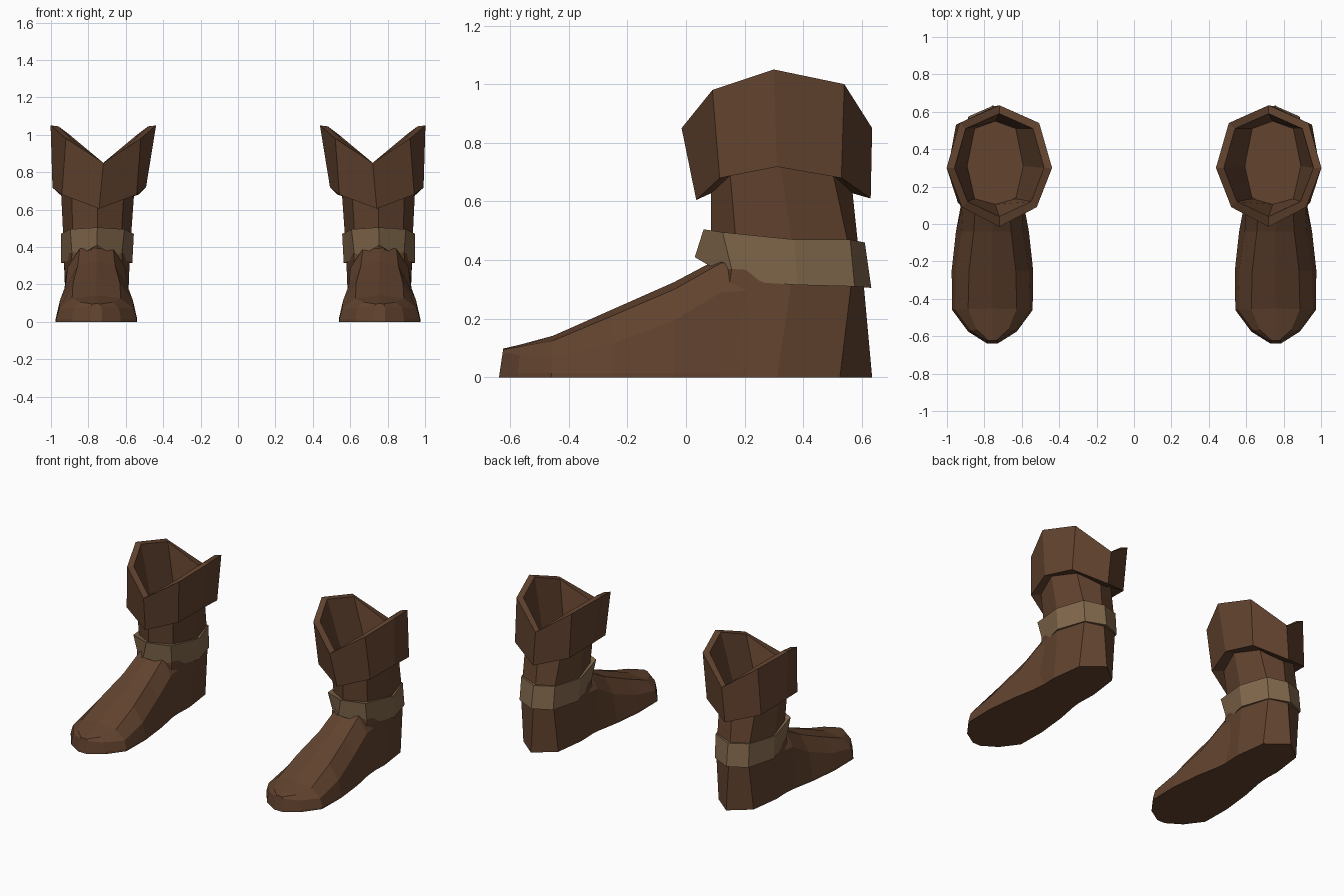
import bpy, bmesh


def material(name, rgb):
    m = bpy.data.materials.new(name)
    m.diffuse_color = (*rgb, 1)
    return m


LEATHER = material("brown leather", (0.122, 0.056, 0.028))
STRAP = material("tan strap", (0.223, 0.138, 0.072))


def octagon(cx, front, fs, side, bs, back):
    """Ring from five (half width, y, z) stations, front to back."""
    half = [front, fs, side, bs, back]
    right = [(cx + w, y, z) for w, y, z in half]
    left = [(cx - w, y, z) for w, y, z in half[3:0:-1]]
    return right + left


def section(cx, y, lean, w, side, shoulder, top):
    """Foot cross-section: sole, welt, side, shoulder and instep line."""
    pts = [(w, 0.0), (w, 0.015), side, shoulder]
    right = [(cx + a, y + lean * z, z) for a, z in pts]
    left = [(cx - a, y + lean * z, z) for a, z in reversed(pts)]
    return right + [(cx, y + lean * top, top)] + left


def loft(name, rings, mat, cap_start=False, cap_end=False, close=False):
    bm = bmesh.new()
    rows = [[bm.verts.new(p) for p in r] for r in rings]
    n = len(rows[0])
    pairs = list(zip(rows, rows[1:]))
    if close:
        pairs.append((rows[-1], rows[0]))
    for a, b in pairs:
        for i in range(n):
            j = (i + 1) % n
            bm.faces.new((a[i], a[j], b[j], b[i]))
    if cap_start:
        bm.faces.new(rows[0][::-1])
    if cap_end:
        bm.faces.new(rows[-1])
    bmesh.ops.recalc_face_normals(bm, faces=bm.faces)
    me = bpy.data.meshes.new(name)
    bm.to_mesh(me)
    bm.free()
    me.materials.append(mat)
    ob = bpy.data.objects.new(name, me)
    bpy.context.collection.objects.link(ob)
    # second boot of the pair
    ob.modifiers.new("pair", "MIRROR").use_axis = (True, False, False)
    return ob


# Foot: lofted from the toe back into the ankle
C = 0.757
loft("foot", [
    section(C, -0.638, 0.15, 0.03, (0.028, 0.085), (0.02, 0.095), 0.098),
    section(C, -0.575, 0.10, 0.13, (0.12, 0.075), (0.085, 0.105), 0.112),
    section(C, -0.46, 0.05, 0.215, (0.20, 0.07), (0.13, 0.125), 0.142),
    section(C, -0.25, 0.0, 0.218, (0.195, 0.115), (0.125, 0.21), 0.232),
    section(C, -0.04, 0.0, 0.195, (0.165, 0.195), (0.10, 0.30), 0.325),
    section(C, 0.12, 0.0, 0.165, (0.155, 0.29), (0.09, 0.39), 0.41),
    section(C, 0.30, 0.0, 0.15, (0.14, 0.30), (0.09, 0.39), 0.41),
], LEATHER, cap_start=True, cap_end=True)

# Heel and shaft: one eight-sided tube
loft("heel_and_shaft", [
    octagon(0.755, (0, 0.0, 0), (0.155, 0.09, 0), (0.163, 0.31, 0),
            (0.135, 0.525, 0), (0, 0.635, 0)),
    octagon(0.755, (0, 0.09, 0.33), (0.135, 0.15, 0.33), (0.176, 0.36, 0.33),
            (0.125, 0.565, 0.33), (0, 0.605, 0.33)),
    octagon(0.753, (0, 0.085, 0.47), (0.13, 0.17, 0.47), (0.182, 0.36, 0.47),
            (0.125, 0.55, 0.47), (0, 0.585, 0.47)),
    octagon(0.75, (0, 0.085, 0.64), (0.14, 0.15, 0.70), (0.198, 0.32, 0.735),
            (0.14, 0.50, 0.70), (0, 0.567, 0.64)),
], LEATHER, cap_start=True)

# Ankle strap: closed band, outer skin and inner skin
loft("ankle_strap", [
    octagon(0.752, (0, 0.06, 0.505), (0.145, 0.125, 0.495),
            (0.195, 0.37, 0.47), (0.13, 0.56, 0.47), (0, 0.61, 0.46)),
    octagon(0.755, (0, 0.03, 0.41), (0.13, 0.165, 0.33),
            (0.19, 0.38, 0.315), (0.13, 0.575, 0.31), (0, 0.632, 0.305)),
    octagon(0.755, (0, 0.10, 0.41), (0.10, 0.19, 0.335),
            (0.15, 0.38, 0.32), (0.10, 0.55, 0.315), (0, 0.59, 0.31)),
    octagon(0.752, (0, 0.10, 0.495), (0.11, 0.17, 0.485),
            (0.16, 0.37, 0.465), (0.11, 0.53, 0.465), (0, 0.57, 0.455)),
], STRAP, close=True)

# Flared cuff: underside, outer wall, rim, inner wall and inside floor
loft("cuff", [
    octagon(0.75, (0, 0.09, 0.63), (0.135, 0.155, 0.69), (0.19, 0.32, 0.725),
            (0.135, 0.495, 0.69), (0, 0.56, 0.63)),
    octagon(0.742, (0, 0.035, 0.605), (0.20, 0.115, 0.68),
            (0.25, 0.31, 0.718), (0.21, 0.53, 0.68), (0, 0.63, 0.61)),
    octagon(0.72, (0, -0.015, 0.85), (0.20, 0.09, 0.98),
            (0.282, 0.30, 1.05), (0.213, 0.54, 1.0), (0, 0.635, 0.85)),
    octagon(0.72, (0, 0.04, 0.85), (0.17, 0.12, 0.98),
            (0.24, 0.30, 1.045), (0.18, 0.51, 1.0), (0, 0.59, 0.85)),
    octagon(0.742, (0, 0.105, 0.66), (0.11, 0.135, 0.68),
            (0.15, 0.31, 0.69), (0.11, 0.51, 0.68), (0, 0.55, 0.66)),
], LEATHER, cap_end=True)
